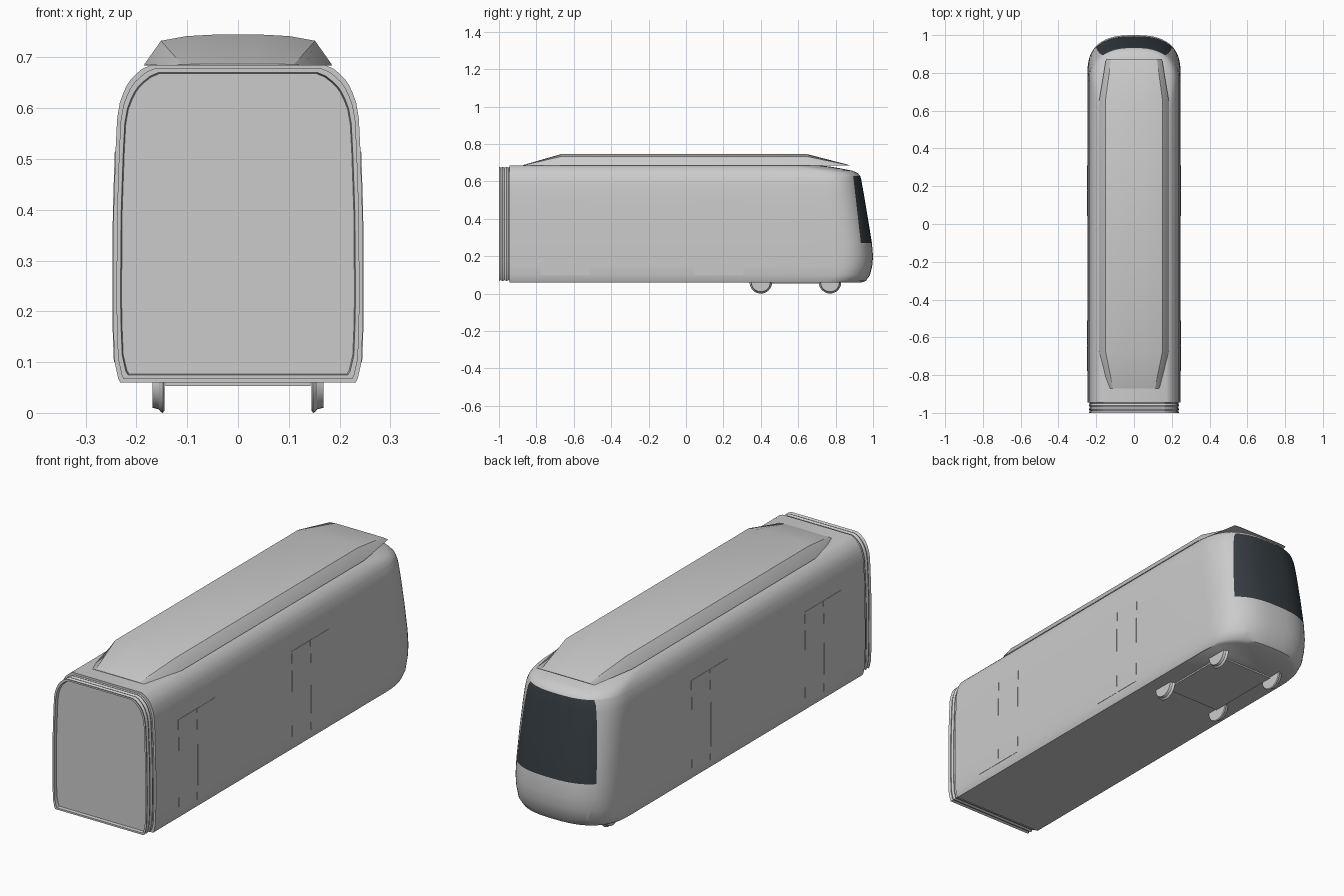
import bpy, bmesh, math
from mathutils import Vector

cube = bpy.data.objects.get("Cube")
if cube:
    bpy.data.objects.remove(cube, do_unlink=True)


def make_material(name, rgb):
    mat = bpy.data.materials.new(name)
    mat.use_nodes = True
    mat.diffuse_color = (*rgb, 1)
    mat.node_tree.nodes["Principled BSDF"].inputs["Base Color"].default_value = (*rgb, 1)
    return mat


GREY = make_material("light grey paint", (0.6, 0.6, 0.6))
GLASS = make_material("dark glass", (0.035, 0.045, 0.053))

# Height, half width and nose position of the body shell
PROFILE = [
    (0.06, 0.232, 0.94), (0.068, 0.236, 0.962), (0.1, 0.243, 0.984), (0.15, 0.245, 0.996),
    (0.2, 0.246, 1.0), (0.27, 0.246, 0.994), (0.4, 0.245, 0.973), (0.52, 0.241, 0.953),
    (0.58, 0.238, 0.942), (0.61, 0.233, 0.937), (0.63, 0.226, 0.931), (0.645, 0.219, 0.917),
    (0.657, 0.211, 0.89), (0.668, 0.2, 0.835), (0.678, 0.188, 0.775), (0.685, 0.172, 0.72)]
BACK = -0.945


def half_width(z):
    for (z0, w0, _), (z1, w1, _) in zip(PROFILE, PROFILE[1:]):
        if z <= z1:
            return w0 + (w1 - w0) * (z - z0) / (z1 - z0)
    return PROFILE[-1][1]


def loft(rings):
    """Skin a list of closed rings and cap both ends."""
    bm = bmesh.new()
    loops = [[bm.verts.new(p) for p in ring] for ring in rings]
    for a, b in zip(loops, loops[1:]):
        for i in range(len(a)):
            j = (i + 1) % len(a)
            bm.faces.new((a[i], a[j], b[j], b[i]))
    bm.faces.new(loops[0])
    bm.faces.new(loops[-1])
    bmesh.ops.recalc_face_normals(bm, faces=bm.faces)
    return bm


def finish(bm, name, angle=35):
    mesh = bpy.data.meshes.new(name)
    bm.to_mesh(mesh)
    bm.free()
    mesh.materials.append(GREY)
    mesh.materials.append(GLASS)
    obj = bpy.data.objects.new(name, mesh)
    bpy.context.collection.objects.link(obj)
    bpy.ops.object.select_all(action="DESELECT")
    obj.select_set(True)
    bpy.context.view_layer.objects.active = obj
    bpy.ops.object.shade_smooth_by_angle(angle=math.radians(angle))
    return obj


def box(name, low, high):
    (x0, y0, z0), (x1, y1, z1) = low, high
    return finish(loft([[(x0, y0, z), (x1, y0, z), (x1, y1, z), (x0, y1, z)]
                        for z in (z0, z1)]), name)


# Body shell: stacked plan outlines with a rounded nose
def plan_outline(z, w, nose, steps=28, depth=0.2, power=2.6):
    pts = [(w, BACK, z), (w, 0.45, z)]
    for i in range(steps + 1):
        a = math.pi * i / steps
        c, s = math.cos(a), math.sin(a)
        x = math.copysign(abs(c) ** (2 / power), c) * w
        pts.append((x, nose - depth + depth * abs(s) ** (2 / power), z))
    return pts + [(-w, 0.45, z), (-w, BACK, z)]


bm = loft([plan_outline(*row) for row in PROFILE])

# Windscreen: cut its borders into the nose, then colour the faces inside
SILL, HEAD = 0.27, 0.628
PILLAR, PILLAR_DIR = Vector((0, 0.935, SILL)), Vector((0, 0.35, 0.04))
for point, normal in ((Vector((0, 0, SILL)), Vector((0, 0, 1))),
                      (Vector((0, 0, HEAD)), Vector((0, 0, 1))), (PILLAR, PILLAR_DIR)):
    bmesh.ops.bisect_plane(bm, geom=bm.verts[:] + bm.edges[:] + bm.faces[:],
                           plane_co=point, plane_no=normal, dist=1e-5)
for face in bm.faces:
    c = face.calc_center_median()
    if SILL < c.z < HEAD and (c - PILLAR).dot(PILLAR_DIR) > 0:
        face.material_index = 1
finish(bm, "body_shell")


# Gangway bellows: ribbed sleeve with a recessed end panel
def section(y, inset):
    mid, half = 0.3725, 0.3125
    right = [(w - inset, y, mid + (z - mid) * (half - inset) / half) for z, w, _ in PROFILE]
    return right + [(-x, y, z) for x, y, z in reversed(right)]


ribs = [section(BACK + 0.005 - 0.01 * i, 0.012 if i % 2 else 0.007) for i in range(6)]
finish(loft(ribs + [section(-1.0, 0.007), section(-1.0, 0.015), section(-0.985, 0.017)]),
       "gangway_bellows", 20)


# Roof pod: crowned cross-section flattening towards both ends
def pod_ring(y, width, height):
    base = 0.684
    half = [(1, 0), (0.995, 0.05), (0.82, 0.8), (0.55, 0.95), (0.25, 1)]
    right = [(width * u, y, base + height * v) for u, v in half]
    return right + [(-x, y, z) for x, y, z in reversed(right)]


finish(loft([pod_ring(-0.872, 0.135, 0.003), pod_ring(-0.67, 0.185, 0.061),
             pod_ring(0.65, 0.185, 0.061), pod_ring(0.874, 0.148, 0.003)]), "roof_pod", 25)

# Double doors: thin leaves following the side wall
for side, label in ((1, "left"), (-1, "right")):
    for start, place in ((-0.78, "rear"), (0.04, "front")):
        for leaf in range(2):
            y0 = start + 0.135 * leaf + 0.0015
            y1 = y0 + 0.132
            rings = []
            for z in (0.1, 0.15, 0.2, 0.27, 0.4, 0.515):
                inner, outer = side * (half_width(z) - 0.004), side * (half_width(z) + 0.0015)
                rings.append([(inner, y0, z), (outer, y0, z), (outer, y1, z), (inner, y1, z)])
            finish(loft(rings), f"{label}_{place}_door_leaf_{leaf + 1}")

# Bogie plate and flanged wheels
box("bogie_plate", (-0.143, 0.4, 0.053), (0.143, 0.77, 0.062))
TREAD = [(0.145, 0.056), (0.148, 0.06), (0.152, 0.058), (0.156, 0.053), (0.168, 0.05)]
for side, label in ((1, "left"), (-1, "right")):
    for y, place in ((0.4, "rear"), (0.77, "front")):
        rings = []
        for x, r in TREAD:
            angles = [2 * math.pi * i / 32 for i in range(32)]
            rings.append([(side * x, y + r * math.cos(a), 0.06 + r * math.sin(a))
                          for a in angles])
        finish(loft(rings), f"{label}_{place}_wheel")
